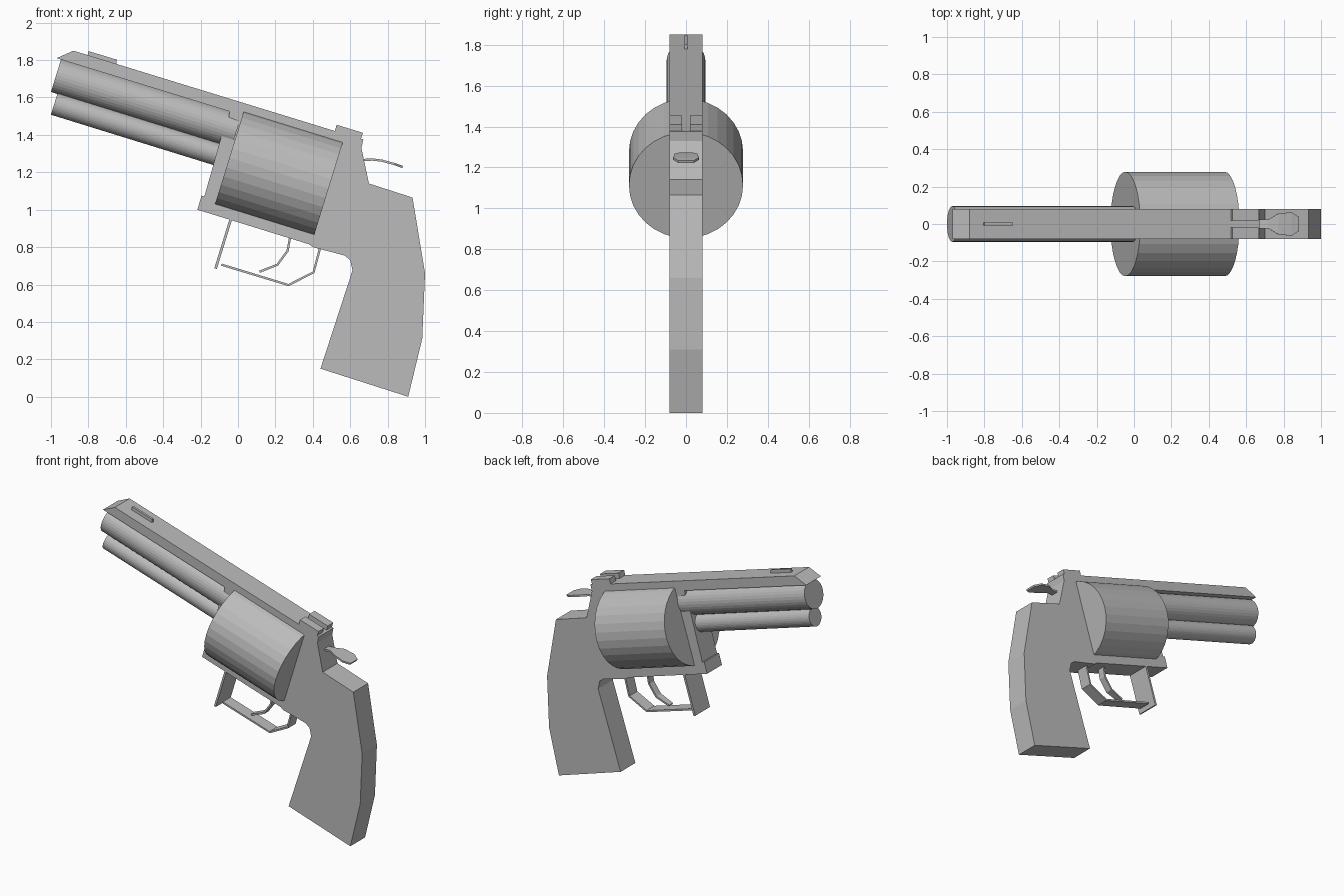
import bpy, bmesh, math
from mathutils import Matrix, Vector

cube = bpy.data.objects.get("Cube")
if cube:
    bpy.data.objects.remove(cube, do_unlink=True)

TILT = math.radians(17.2)
AXIS = Vector((math.cos(TILT), 0, -math.sin(TILT)))
HALF = 0.08

GREY = (0.5, 0.5, 0.5, 1)
grey = bpy.data.materials.new("plain_grey")
grey.use_nodes = True
grey.diffuse_color = GREY
grey.node_tree.nodes["Principled BSDF"].inputs["Base Color"].default_value = GREY


def finish(name, bm):
    bmesh.ops.recalc_face_normals(bm, faces=bm.faces[:])
    mesh = bpy.data.meshes.new(name)
    bm.to_mesh(mesh)
    bm.free()
    mesh.materials.append(grey)
    obj = bpy.data.objects.new(name, mesh)
    bpy.context.collection.objects.link(obj)
    return obj


def plate(name, profile, y0=-HALF, y1=HALF):
    """Side profile in x and z, extruded across y."""
    bm = bmesh.new()
    face = bm.faces.new([bm.verts.new((x, y0, z)) for x, z in profile])
    new = bmesh.ops.extrude_face_region(bm, geom=[face])["geom"]
    verts = [v for v in new if isinstance(v, bmesh.types.BMVert)]
    bmesh.ops.translate(bm, verts=verts, vec=(0, y1 - y0, 0))
    return finish(name, bm)


def tube(name, centre, radius, length, squash=1.0):
    """Solid round bar along the tilted barrel axis."""
    bm = bmesh.new()
    bmesh.ops.create_cone(bm, cap_ends=True, segments=32,
                          radius1=radius, radius2=radius, depth=length)
    turn = Matrix.Rotation(math.pi / 2 + TILT, 4, 'Y')
    bm.transform(Matrix.Translation(centre) @ turn @ Matrix.Diagonal((squash, 1, 1, 1)))
    return finish(name, bm)


def ribbon(name, path, thickness=0.012):
    """Bent strip through points of x, z and half width."""
    bm = bmesh.new()
    rows = [[bm.verts.new((x, s * w, z)) for s in (-1, 1)] for x, z, w in path]
    for a, b in zip(rows, rows[1:]):
        bm.faces.new((a[0], a[1], b[1], b[0]))
    obj = finish(name, bm)
    mod = obj.modifiers.new("thickness", 'SOLIDIFY')
    mod.thickness = thickness
    mod.offset = 0
    return obj


# Frame with top strap, front wall and lower strap
plate("frame", [
    (-0.97, 1.81), (-0.88, 1.85), (0.52, 1.42), (0.67, 1.375), (0.66, 1.33),
    (0.70, 1.14), (0.60, 0.73), (0.57, 0.755), (0.40, 0.80), (0.38, 0.815),
    (-0.217, 1.0), (-0.195, 1.075), (-0.18, 1.07), (-0.088, 1.396),
    (-0.02, 1.375), (0.0, 1.475), (-0.05, 1.495), (-0.045, 1.525)])

# Grip
plate("grip", [
    (0.70, 1.14), (0.933, 1.065), (1.0, 0.66), (0.985, 0.31), (0.91, 0.0),
    (0.441, 0.15), (0.612, 0.675), (0.60, 0.73)])

# Barrel and the rod housing under it
for name, front, radius, length in (
        ("barrel", Vector((-0.972, 0, 1.72)), 0.095, 1.01),
        ("under_barrel", Vector((-0.982, 0, 1.567)), 0.062, 0.95)):
    tube(name, front + AXIS * length / 2, radius, length)

# Cartridge drum
tube("drum", Vector((0.219, 0, 1.195)), 0.279, 0.555, squash=0.97)

# Sights
plate("front_sight", [(-0.805, 1.82), (-0.8, 1.848), (-0.648, 1.802), (-0.65, 1.77)],
      -0.008, 0.008)
for side, y0, y1 in (("right", -HALF, -0.02), ("left", 0.02, HALF)):
    plate("rear_sight_" + side,
          [(0.515, 1.41), (0.527, 1.454), (0.668, 1.411), (0.655, 1.37)], y0, y1)

# Hammer spur
ribbon("hammer", [
    (0.65, 1.265, 0.025), (0.72, 1.268, 0.025), (0.77, 1.262, 0.055),
    (0.84, 1.243, 0.063), (0.88, 1.228, 0.038)])

# Trigger and its guard
ribbon("guard_front", [(-0.035, 0.96, HALF), (-0.12, 0.685, HALF)], 0.014)
ribbon("guard_bow", [
    (-0.088, 0.706, 0.042), (0.27, 0.597, 0.042),
    (0.404, 0.665, 0.042), (0.44, 0.80, 0.042)])
ribbon("trigger", [
    (0.28, 0.86, 0.025), (0.265, 0.78, 0.025),
    (0.211, 0.706, 0.025), (0.115, 0.668, 0.02)])
